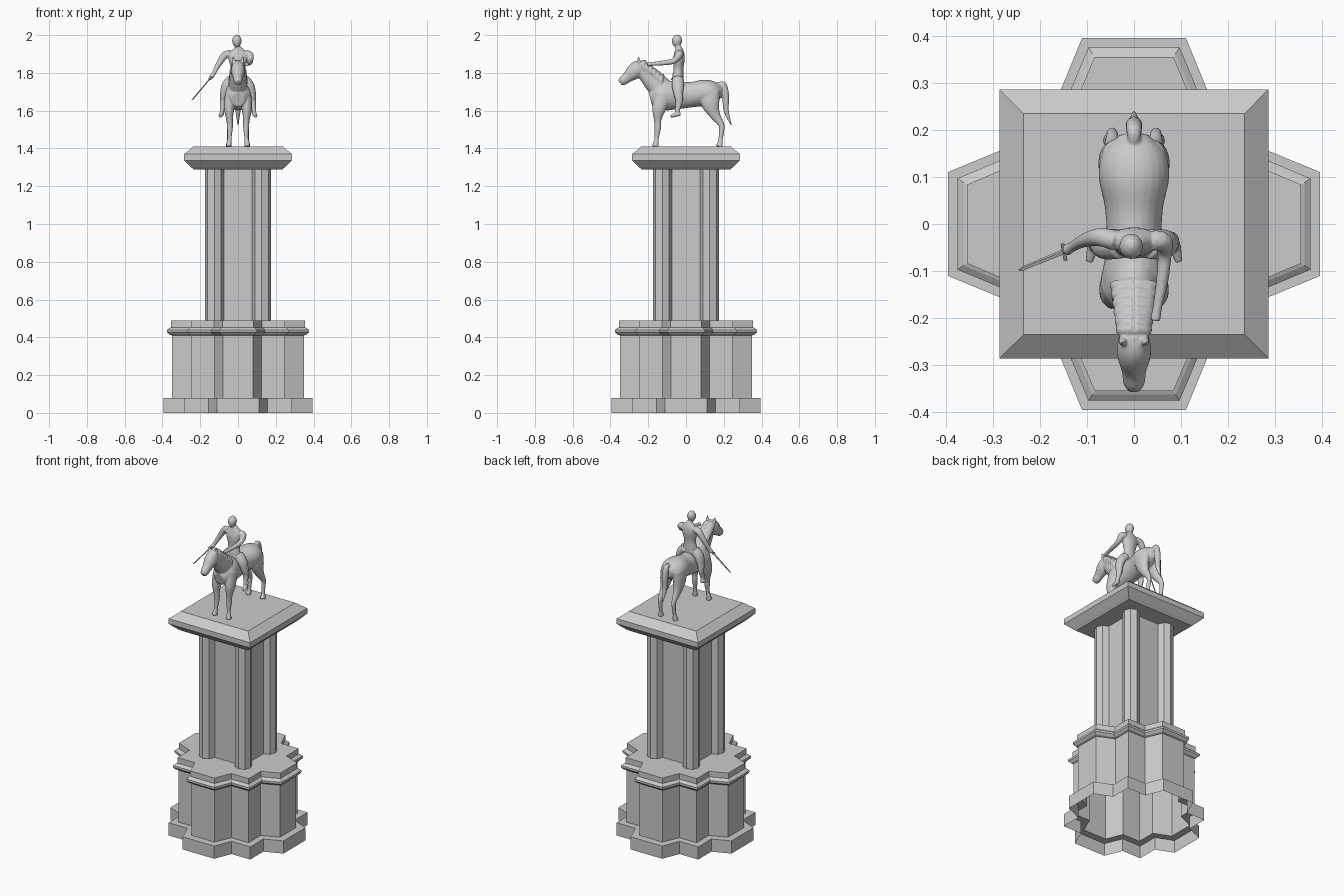
import bpy, bmesh, math
from mathutils import Vector


def finish(bm, name):
    bmesh.ops.recalc_face_normals(bm, faces=bm.faces)
    me = bpy.data.meshes.new(name)
    bm.to_mesh(me)
    bm.free()
    ob = bpy.data.objects.new(name, me)
    bpy.context.collection.objects.link(ob)
    return ob


def skin(bm, rings, bottom, top):
    """Bridge rings of points, with optional end caps."""
    loops = [[bm.verts.new(p) for p in r] for r in rings]
    n = len(loops[0])
    for a, b in zip(loops, loops[1:]):
        for i in range(n):
            j = (i + 1) % n
            bm.faces.new((a[i], a[j], b[j], b[i]))
    if bottom:
        bm.faces.new(loops[0][::-1])
    if top:
        bm.faces.new(loops[-1])


def lobed(d, z):
    """Square plan with a trapezoid bay on each side, grown by d."""
    o, w, v, c = .35 + d, .08 + .67 * d, .125 + .67 * d, .245 + .9 * d
    pts = []
    for k in range(4):
        cs, sn = round(math.cos(k * math.pi / 2)), round(math.sin(k * math.pi / 2))
        for x, y in ((-v, -c), (-w, -o), (w, -o), (v, -c), (c, -c)):
            pts.append((x * cs - y * sn, x * sn + y * cs, z))
    return pts


def square(h, z):
    return [(-h, -h, z), (h, -h, z), (h, h, z), (-h, h, z)]


def tube(bm, pts, seg=16, sub=4):
    """Closed smooth tube; pts are (x, y, z, side radius, other radius)."""
    P = [Vector(p if len(p) == 5 else (*p, p[3])) for p in pts]
    P = [P[0] * 2 - P[1]] + P + [P[-1] * 2 - P[-2]]
    path = []
    for i in range(1, len(P) - 2):
        a, b, c, d = P[i - 1:i + 3]
        for k in range(sub):
            t = k / sub
            path.append(.5 * (2 * b + (c - a) * t + (2 * a - 5 * b + 4 * c - d) * t * t
                              + (3 * b - a - 3 * c + d) * t ** 3))
    path.append(P[-2])
    rings = []
    for i, p in enumerate(path):
        q0, q1 = path[max(i - 1, 0)], path[min(i + 1, len(path) - 1)]
        t = Vector((q1 - q0)[:3]).normalized()
        s = Vector((1, 0, 0))
        s = (s - t * s.dot(t)).normalized()
        u = t.cross(s)
        c = Vector(p[:3])
        ra, rb = max(p[3], .001), max(p[4], .001)
        rings.append([c + s * ra * math.cos(f) + u * rb * math.sin(f)
                      for f in (2 * math.pi * j / seg for j in range(seg))])
    skin(bm, rings, True, True)


def flip(pts, s):
    return [(p[0] * s, *p[1:]) for p in pts]


def sculpt(bm, name, voxel, steps):
    """Fuse overlapping tubes into one smooth skin."""
    ob = finish(bm, name)
    m = ob.modifiers.new("fuse", 'REMESH')
    m.mode = 'VOXEL'
    m.voxel_size = voxel
    m.use_smooth_shade = True
    m = ob.modifiers.new("soften", 'SMOOTH')
    m.factor, m.iterations = .5, steps
    return ob


# Pedestal: stepped base, open underneath
bm = bmesh.new()
skin(bm, [lobed(d, z) for d, z in (
    (.045, 0), (.045, .08), (0, .08), (0, .41), (.012, .414), (.025, .427),
    (.025, .44), (.012, .45), (.005, .453), (.005, .488))], False, True)
finish(bm, "pedestal_base")

# Shaft core and four octagonal corner pilasters
bm = bmesh.new()
skin(bm, [square(.125, .488), square(.125, 1.289)], False, False)
finish(bm, "shaft_core")
bm = bmesh.new()
for sx in (-1, 1):
    for sy in (-1, 1):
        skin(bm, [[(sx * .125 + .05 * math.cos(i * math.pi / 4),
                    sy * .125 + .05 * math.sin(i * math.pi / 4), z) for i in range(8)]
                  for z in (.488, 1.289)], False, False)
finish(bm, "corner_pilasters")

# Capital slab
bm = bmesh.new()
skin(bm, [square(h, z) for h, z in (
    (.235, 1.289), (.25, 1.302), (.285, 1.337), (.285, 1.37), (.235, 1.411))], True, True)
finish(bm, "capital")

# Horse: barrel, neck, head, tail
bm = bmesh.new()
tube(bm, [(0, .19, 1.70, .03, .03), (0, .15, 1.70, .066, .056), (0, .10, 1.695, .075, .069),
          (0, .03, 1.685, .061, .067), (0, -.05, 1.68, .059, .073), (0, -.11, 1.68, .068, .08),
          (0, -.15, 1.67, .064, .066), (0, -.188, 1.66, .036, .038)], 24)
tube(bm, [(0, -.09, 1.68, .055, .06), (0, -.15, 1.735, .048, .06),
          (0, -.20, 1.787, .037, .049), (0, -.245, 1.83, .028, .036)], 20)
tube(bm, [(0, -.225, 1.848, .02, .024), (0, -.25, 1.828, .034, .041), (0, -.277, 1.805, .036, .042),
          (0, -.31, 1.777, .026, .029), (0, -.335, 1.758, .023, .025), (0, -.349, 1.747, .015, .016)], 20)
tube(bm, [(0, .165, 1.735, .012), (0, .198, 1.738, .016), (0, .21, 1.68, .018),
          (0, .213, 1.60, .014), (0, .24, 1.522, .003)])
# Legs and ears, both sides
fore = [(.038, -.12, 1.69, .032, .05), (.047, -.143, 1.61, .027, .036), (.044, -.15, 1.55, .017, .02),
        (.043, -.149, 1.515, .016, .018), (.044, -.155, 1.46, .011, .012),
        (.047, -.158, 1.435, .013, .014), (.049, -.163, 1.409, .015, .019)]
hind = [(.04, .12, 1.70, .032, .06), (.045, .13, 1.635, .031, .048), (.046, .152, 1.58, .021, .029),
        (.046, .182, 1.535, .014, .018), (.047, .19, 1.51, .012, .015), (.048, .183, 1.45, .01, .012),
        (.049, .181, 1.43, .013, .014), (.051, .175, 1.409, .015, .02)]
ear = [(.02, -.246, 1.845, .011), (.024, -.25, 1.865, .009), (.026, -.252, 1.888, .002)]
for s in (-1, 1):
    for part in (fore, hind, ear):
        tube(bm, flip(part, s))
# Mane locks hanging from the crest
for i in range(6):
    y, z = -.222 + .019 * i, 1.86 - .015 * i
    w = .026 + .0025 * i
    for s in (-1, 1):
        tube(bm, flip([(0, y, z, .013), (w, y - .004, z - .014, .012),
                       (w + .008, y - .002, z - .048, .003)], s), 10)
sculpt(bm, "horse", .004, 4)

# Rider: torso and head
bm = bmesh.new()
tube(bm, [(0, -.043, 1.74, .045, .03), (0, -.043, 1.78, .042, .03), (0, -.04, 1.82, .037, .026),
          (0, -.038, 1.87, .05, .031), (0, -.036, 1.902, .052, .027), (0, -.038, 1.925, .028, .02),
          (-.003, -.042, 1.94, .014, .015), (-.005, -.046, 1.96, .014, .014)], 20)
tube(bm, [(-.006, -.052, 1.938, .01, .012), (-.006, -.05, 1.953, .021, .023),
          (-.006, -.047, 1.975, .025, .027), (-.006, -.046, 1.993, .017, .019),
          (-.006, -.046, 2.002, .006, .006)])
# Sword arm and rein arm
tube(bm, [(-.04, -.035, 1.90, .022), (-.07, -.028, 1.893, .02), (-.103, -.034, 1.845, .015),
          (-.127, -.046, 1.80, .011), (-.143, -.056, 1.775, .012)])
tube(bm, [(.04, -.035, 1.90, .022), (.062, -.038, 1.893, .02), (.065, -.065, 1.863, .015),
          (.06, -.12, 1.853, .013), (.05, -.175, 1.848, .01), (.045, -.205, 1.845, .011)])
# Legs and feet
leg = [(.03, -.042, 1.765, .03, .032), (.062, -.043, 1.73, .026, .032), (.077, -.04, 1.68, .019, .024),
       (.08, -.036, 1.65, .016, .019), (.084, -.045, 1.605, .012, .013), (.086, -.046, 1.585, .011, .013)]
foot = [(.084, -.03, 1.585, .01), (.088, -.05, 1.58, .012), (.095, -.08, 1.57, .008)]
for s in (-1, 1):
    tube(bm, flip(leg, s))
    tube(bm, flip(foot, s))
sculpt(bm, "rider", .003, 4)

# Sword: blade, grip, guard
bm = bmesh.new()
tube(bm, [(-.145, -.057, 1.774, .003, .006), (-.235, -.094, 1.666, .003, .005),
          (-.245, -.098, 1.654, .001, .001)], 4, 1)
tube(bm, [(-.126, -.05, 1.797, .005), (-.15, -.059, 1.768, .005)], 8, 1)
tube(bm, [(-.152, -.042, 1.77, .004), (-.145, -.078, 1.765, .004)], 8, 1)
finish(bm, "sword")
